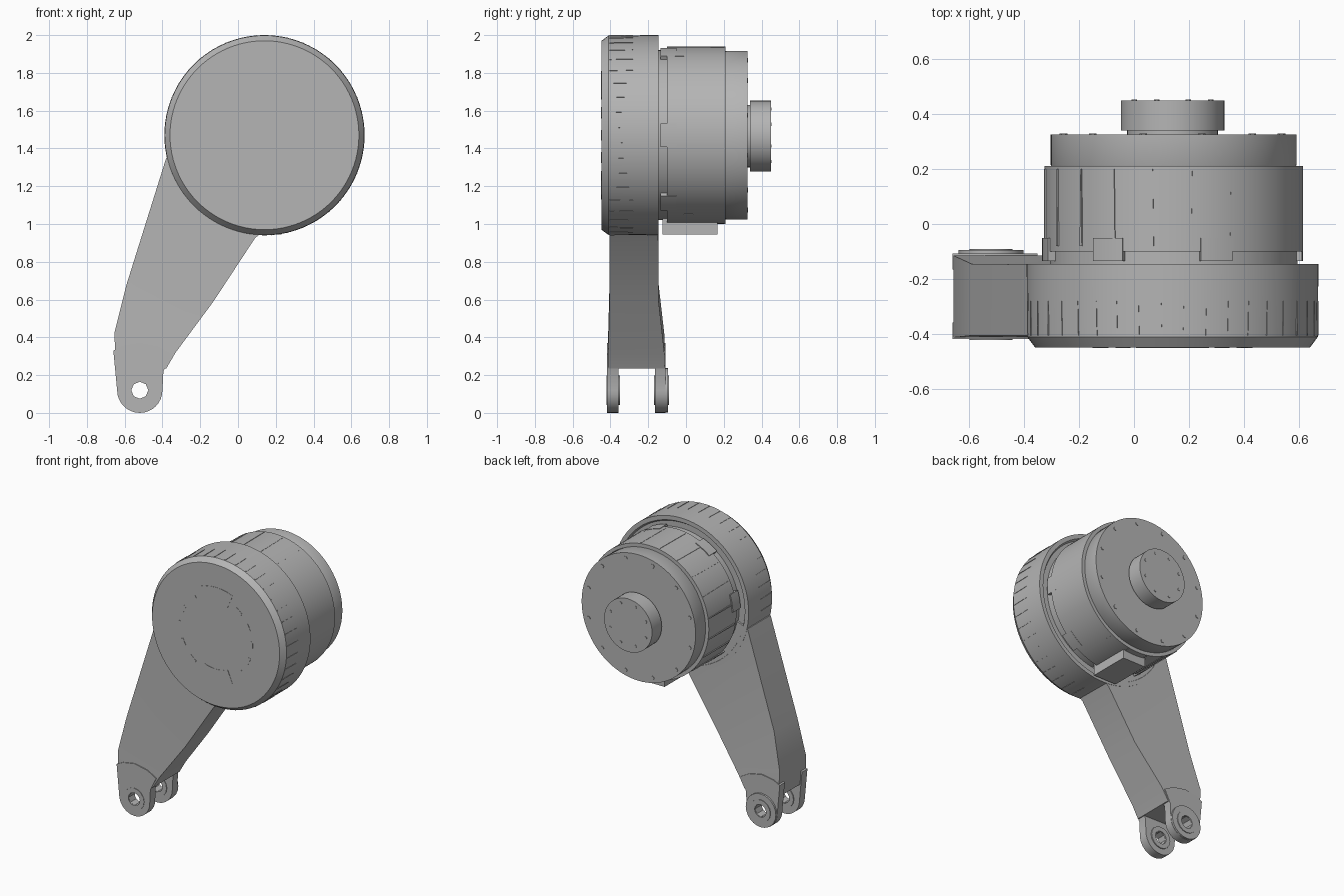
import bpy, bmesh
from math import sin, cos, pi, radians

cube = bpy.data.objects.get("Cube")
if cube:
    bpy.data.objects.remove(cube)

grey = bpy.data.materials.new("plain grey")
grey.use_nodes = True
COLOUR = (0.46, 0.46, 0.46, 1)
grey.diffuse_color = COLOUR
grey.node_tree.nodes["Principled BSDF"].inputs["Base Color"].default_value = COLOUR

CX, CZ = 0.14, 1.47      # main drum axis
PX, PZ = -0.52, 0.12     # fork pin axis


def finish(bm, name):
    bmesh.ops.recalc_face_normals(bm, faces=bm.faces)
    mesh = bpy.data.meshes.new(name)
    bm.to_mesh(mesh)
    bm.free()
    obj = bpy.data.objects.new(name, mesh)
    bpy.context.collection.objects.link(obj)
    mesh.materials.append(grey)
    bpy.ops.object.select_all(action="DESELECT")
    obj.select_set(True)
    bpy.context.view_layer.objects.active = obj
    bpy.ops.object.shade_smooth_by_angle(angle=radians(30))
    return obj


def polar(cx, cz, r, a):
    return cx + r * cos(a), cz + r * sin(a)


def lathe(name, profile, cx, cz, sides=96, closed=False):
    """Turn (radius, y) points about an axis along y; open ends are capped."""
    bm = bmesh.new()
    rings = []
    for r, y in profile:
        ring = []
        for i in range(sides):
            x, z = polar(cx, cz, r, 2 * pi * i / sides)
            ring.append(bm.verts.new((x, y, z)))
        rings.append(ring)
    pairs = list(zip(rings, rings[1:]))
    if closed:
        pairs.append((rings[-1], rings[0]))
    else:
        bm.faces.new(rings[0])
        bm.faces.new(rings[-1])
    for a, b in pairs:
        for i in range(sides):
            j = (i + 1) % sides
            bm.faces.new((a[i], a[j], b[j], b[i]))
    return finish(bm, name)


def add_prism(bm, outline, y0, y1, hole=None):
    """Extrude an (x, z) outline, with an optional hole, from y0 to y1."""
    edges = []
    for loop in filter(None, (outline, hole)):
        vs = [bm.verts.new((x, y0, z)) for x, z in loop]
        edges += [bm.edges.new((vs[i - 1], vs[i])) for i in range(len(vs))]
    filled = bmesh.ops.triangle_fill(bm, edges=edges, use_beauty=True, normal=(0, -1, 0))
    faces = [f for f in filled["geom"] if isinstance(f, bmesh.types.BMFace)]
    new = bmesh.ops.extrude_face_region(bm, geom=faces)["geom"]
    verts = [v for v in new if isinstance(v, bmesh.types.BMVert)]
    bmesh.ops.translate(bm, verts=verts, vec=(0, y1 - y0, 0))


def add_arc(bm, r0, r1, mid, half, y0, y1, steps=6):
    angles = [mid - half + 2 * half * i / steps for i in range(steps + 1)]
    outline = [polar(CX, CZ, r1, a) for a in angles]
    outline += [polar(CX, CZ, r0, a) for a in reversed(angles)]
    add_prism(bm, outline, y0, y1)


def seams(name, count, r, y0, y1, width, tip):
    """Slim tapered strips lying along a drum."""
    bm = bmesh.new()
    for i in range(count):
        a = 2 * pi * (i + 0.5) / count
        quad = []
        for off, y in ((-width, y0), (width, y0), (width * tip, y1), (-width * tip, y1)):
            x, z = polar(CX, CZ, r, a + off)
            quad.append(bm.verts.new((x, y, z)))
        top = bm.faces.new(quad)
        new = bmesh.ops.extrude_face_region(bm, geom=[top])["geom"]
        verts = [v for v in new if isinstance(v, bmesh.types.BMVert)]
        bmesh.ops.translate(bm, verts=verts, vec=(-0.008 * cos(a), 0, -0.008 * sin(a)))
    return finish(bm, name)


def studs(name, count, ring, r, y0, y1):
    bm = bmesh.new()
    for i in range(count):
        c = polar(CX, CZ, ring, 2 * pi * (i + 0.5) / count)
        add_prism(bm, [polar(*c, r, pi * k / 3) for k in range(6)], y0, y1)
    return finish(bm, name)


# Front drum with chamfered edge and a grooved back
lathe("front_drum", [(0.5, -0.448), (0.528, -0.41), (0.53, -0.145), (0.5, -0.145),
                     (0.49, -0.16), (0.44, -0.16)], CX, CZ)
seams("drum_rim_seams", 40, 0.531, -0.405, -0.28, 0.006, 0.1)

# Thin pads on the front face
bm = bmesh.new()
for mid in (pi / 2, -pi / 2):
    add_arc(bm, 0.24, 0.34, mid, 0.4, -0.45, -0.445)
for k in range(10):
    mid = (-50 + 25 * (k % 5)) * pi / 180 + (pi if k > 4 else 0)
    add_arc(bm, 0.27, 0.29, mid, 0.1, -0.45, -0.445)
finish(bm, "face_pads")

# Rear housing, cover and hub
lathe("housing", [(0.45, -0.17), (0.45, -0.1), (0.47, -0.1), (0.47, 0.21), (0.44, 0.21)], CX + .004, CZ)
seams("housing_seams", 20, 0.472, 0.2, -0.08, 0.004, 3)
lathe("rear_cover", [(0.44, 0.2), (0.447, 0.215), (0.447, 0.325)], CX + .004, CZ)
lathe("hub_neck", [(0.165, 0.32), (0.165, 0.35)], CX, CZ - .005, 48)
lathe("hub_cap", [(0.188, 0.34), (0.188, 0.449)], CX, CZ - .005, 48)
studs("cover_bolts", 12, 0.41, 0.014, 0.32, 0.329)
studs("hub_bolts", 8, 0.15, 0.01, 0.44, 0.452)

# Block and small lugs around the housing
bm = bmesh.new()
add_prism(bm, [(0.05, 0.945), (0.23, 0.945), (0.23, 1.03), (0.05, 1.03)], -0.125, 0.168)
finish(bm, "lower_block")
bm = bmesh.new()
for degrees in (70, 120, 170, 230, 310, 0):
    add_arc(bm, 0.44, 0.474, radians(degrees), 0.13, -0.135, -0.05)
finish(bm, "housing_lugs")

# Arm lofted from rows of left point, right point, front y and back y
rows = [((0.0, 1.5), (0.3, 1.1), -0.405, -0.15),
        ((-0.38, 1.35), (0.09, 0.925), -0.405, -0.147),
        ((-0.59, 0.68), (-0.13, 0.59), -0.405, -0.145),
        ((-0.655, 0.42), (-0.33, 0.32), -0.412, -0.115),
        ((-0.645, 0.24), (-0.38, 0.235), -0.414, -0.112)]
bm = bmesh.new()
loops = []
for (lx, lz), (rx, rz), yf, yb in rows:
    corners = ((lx, yf, lz), (rx, yf, rz), (rx, yb, rz), (lx, yb, lz))
    loops.append([bm.verts.new(c) for c in corners])
for a, b in zip(loops, loops[1:]):
    for i in range(4):
        bm.faces.new((a[i], a[i - 1], b[i - 1], b[i]))
bm.faces.new(loops[0])
bm.faces.new(loops[-1])
finish(bm, "arm")

# Fork lugs with pin holes and raised rings
arc = [polar(PX, PZ, 0.12, pi + pi * i / 16) for i in range(17)]
lug = arc + [(-0.395, 0.22), (-0.35, 0.31), (-0.42, 0.35), (-0.52, 0.37), (-0.61, 0.355), (-0.66, 0.33)]
hole = [polar(PX, PZ, 0.045, 2 * pi * i / 8) for i in range(8)]
for side, y0, y1, ring0, ring1 in (("front", -0.418, -0.357, -0.422, -0.35),
                                   ("rear", -0.165, -0.108, -0.17, -0.09)):
    bm = bmesh.new()
    add_prism(bm, lug, y0, y1, hole)
    finish(bm, side + "_fork_lug")
    lathe(side + "_pin_ring", [(0.045, ring0), (0.078, ring0), (0.078, ring1), (0.045, ring1)],
          PX, PZ, 16, closed=True)
bm = bmesh.new()
add_prism(bm, [polar(PX, PZ, 0.118, 2 * pi * i / 24) for i in range(24)], -0.11, -0.095, hole)
finish(bm, "rear_lug_boss")
